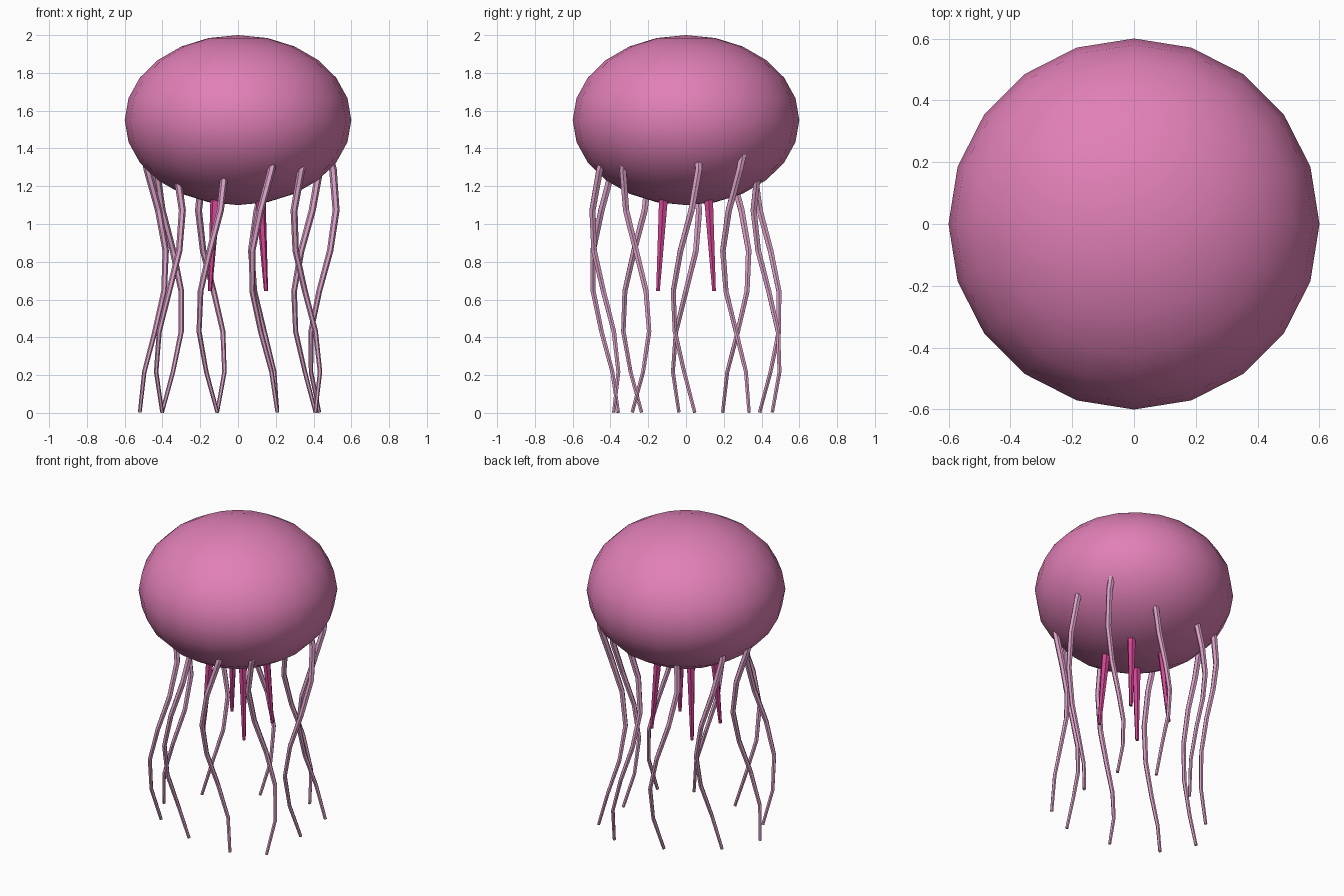
import bpy, bmesh, math
from mathutils import Vector

if "Cube" in bpy.data.objects:
    bpy.data.objects.remove(bpy.data.objects["Cube"])


def material(name, rgb):
    m = bpy.data.materials.new(name)
    m.diffuse_color = (*rgb, 1)
    m.use_nodes = True
    m.node_tree.nodes["Principled BSDF"].inputs["Base Color"].default_value = m.diffuse_color
    return m


bell_pink = material("bell pink", (0.75, 0.215, 0.47))
pale_pink = material("pale pink", (0.72, 0.36, 0.58))
deep_pink = material("deep pink", (0.66, 0.06, 0.30))


def tube(name, path, r0, r1, mat, sides=6):
    """Tapered low-poly tube along a path, capped at both ends."""
    bm = bmesh.new()
    rings = []
    last = len(path) - 1
    for i, p in enumerate(path):
        d = (path[min(i + 1, last)] - path[max(i - 1, 0)]).normalized()
        u = d.cross(Vector((0, 1, 0))).normalized()
        v = d.cross(u)
        r = r0 + (r1 - r0) * i / last
        angles = [2 * math.pi * k / sides for k in range(sides)]
        rings.append([bm.verts.new(p + r * (math.cos(a) * u + math.sin(a) * v)) for a in angles])
    for a, b in zip(rings, rings[1:]):
        for k in range(sides):
            n = (k + 1) % sides
            bm.faces.new((a[k], a[n], b[n], b[k]))
    bm.faces.new(rings[0])
    bm.faces.new(rings[-1])
    bmesh.ops.recalc_face_normals(bm, faces=bm.faces)
    me = bpy.data.meshes.new(name)
    bm.to_mesh(me)
    bm.free()
    me.materials.append(mat)
    ob = bpy.data.objects.new(name, me)
    bpy.context.collection.objects.link(ob)
    return ob


# Bell: flattened smooth sphere
bpy.ops.mesh.primitive_uv_sphere_add(segments=20, ring_count=12, radius=1, location=(0, 0, 1.55))
bell = bpy.context.object
bell.name = "bell"
bell.scale = (0.6, 0.6, 0.45)
bpy.ops.object.transform_apply(location=False, rotation=False, scale=True)
bell.data.materials.append(bell_pink)
bpy.ops.object.shade_smooth()

# Ten wavy tentacles around the rim
for j in range(10):
    a = j * math.tau / 10
    path = []
    for i in range(8):
        t = i / 7
        path.append(Vector((0.45 * math.cos(a) + 0.07 * math.sin(6 * t + j),
                            0.45 * math.sin(a) + 0.07 * math.sin(6 * t + j + 1),
                            1.5 - 1.497 * t)))
    tube(f"tentacle_{j + 1}", path, 0.022, 0.010, pale_pink)

# Four short oral arms under the middle
for j in range(4):
    a = math.pi / 4 + j * math.pi / 2
    c, s = math.cos(a), math.sin(a)
    tube(f"oral_arm_{j + 1}", [Vector((0.155 * c, 0.155 * s, 1.3)),
                               Vector((0.21 * c, 0.21 * s, 0.645))], 0.032, 0.011, deep_pink)
